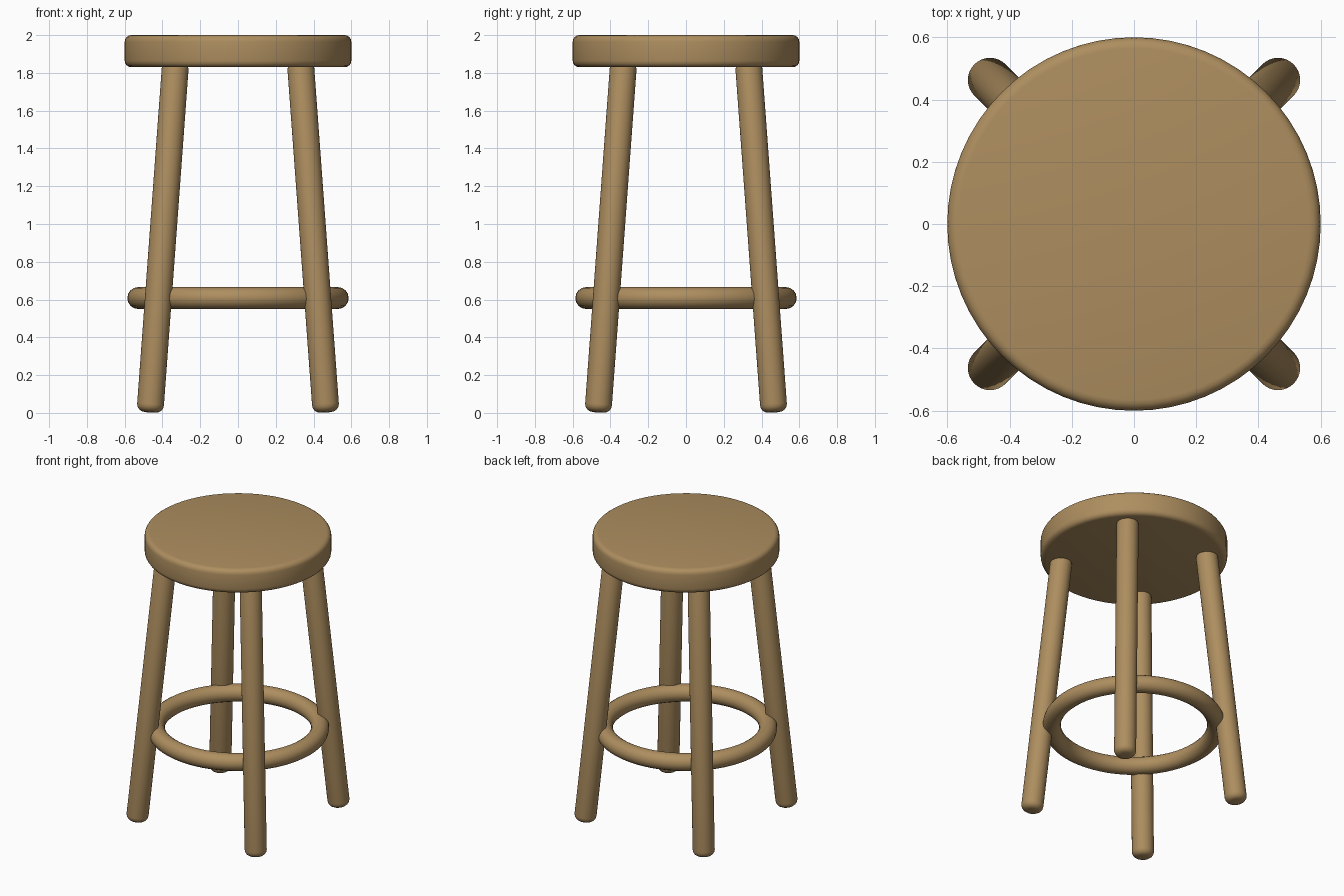
import bpy, math
from mathutils import Vector

if "Cube" in bpy.data.objects:
    bpy.data.objects.remove(bpy.data.objects["Cube"])

# One wood colour for the whole stool
wood = bpy.data.materials.new("light brown wood")
wood.diffuse_color = (0.42, 0.27, 0.115, 1)
wood.use_nodes = True
wood.node_tree.nodes["Principled BSDF"].inputs["Base Color"].default_value = wood.diffuse_color


def finish(obj, name, bevel=0.0):
    obj.name = name
    obj.data.materials.append(wood)
    if bevel:
        mod = obj.modifiers.new("rounded edges", 'BEVEL')
        mod.width = bevel
        mod.segments = 4
        mod.limit_method = 'ANGLE'
        mod.angle_limit = math.radians(50)
        bpy.ops.object.modifier_apply(modifier=mod.name)
    bpy.ops.object.shade_smooth_by_angle(angle=math.radians(40))


# Seat: thick disc with softened rims
bpy.ops.mesh.primitive_cylinder_add(vertices=64, radius=0.6, depth=0.17,
                                    location=(0, 0, 1.915))
finish(bpy.context.object, "seat", 0.035)

# Legs: four splayed round posts, running up into the seat
for sy, side_y in ((-1, "front"), (1, "back")):
    for sx, side_x in ((-1, "left"), (1, "right")):
        foot = Vector((0.466 * sx, 0.466 * sy, 0.004))
        top = Vector((0.33 * sx, 0.33 * sy, 1.86))
        axis = top - foot
        bpy.ops.mesh.primitive_cylinder_add(vertices=32, radius=0.071,
                                            depth=axis.length,
                                            location=(foot + top) / 2)
        leg = bpy.context.object
        leg.rotation_euler = axis.to_track_quat('Z', 'Y').to_euler()
        finish(leg, f"{side_y}_{side_x}_leg", 0.04)

# Foot ring set into the inner sides of the legs
bpy.ops.mesh.primitive_torus_add(major_radius=0.528, minor_radius=0.058,
                                 major_segments=64, minor_segments=16,
                                 location=(0, 0, 0.608))
finish(bpy.context.object, "foot_ring")
